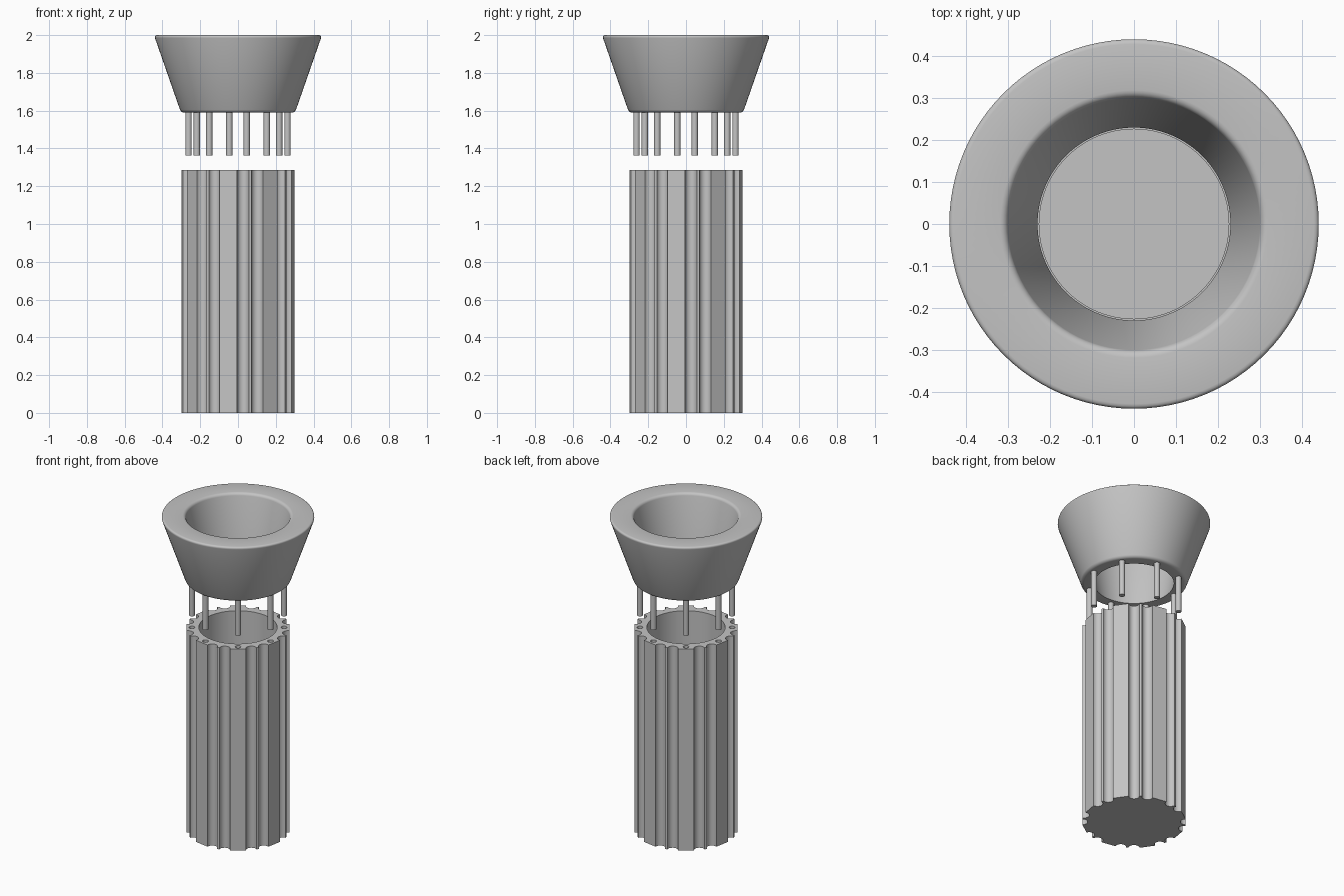
import bpy, bmesh
from math import sin, cos, pi, radians
from mathutils import Matrix

if "Cube" in bpy.data.objects:
    bpy.data.objects.remove(bpy.data.objects["Cube"])

grey = bpy.data.materials.new("plain grey")
grey.use_nodes = True
colour = (0.55, 0.55, 0.55, 1)
grey.diffuse_color = colour
grey.node_tree.nodes["Principled BSDF"].inputs["Base Color"].default_value = colour

PIN_ANGLES = [radians(45 * k - 10) for k in range(8)]
PIN_RING, PIN_R = 0.266, 0.017
BODY_R, BODY_TOP = 0.3, 1.285


def make(name, bm):
    bmesh.ops.recalc_face_normals(bm, faces=bm.faces)
    mesh = bpy.data.meshes.new(name)
    bm.to_mesh(mesh)
    bm.free()
    mesh.materials.append(grey)
    obj = bpy.data.objects.new(name, mesh)
    bpy.context.collection.objects.link(obj)
    return obj


def activate(obj):
    bpy.ops.object.select_all(action="DESELECT")
    obj.select_set(True)
    bpy.context.view_layer.objects.active = obj


def smooth(obj):
    activate(obj)
    bpy.ops.object.shade_smooth_by_angle(angle=radians(35))


def add_cylinder(bm, r, z0, z1, x=0, y=0, sides=24):
    bmesh.ops.create_cone(bm, cap_ends=True, segments=sides, radius1=r, radius2=r,
                          depth=z1 - z0, matrix=Matrix.Translation((x, y, (z0 + z1) / 2)))


def polar(r, a):
    return r * cos(a), r * sin(a)


def groove(mid, half=radians(6), steps=10):
    """Scooped semicircle between two points on the body's outer radius."""
    cx, cy = polar(BODY_R * cos(half), mid)
    r = BODY_R * sin(half)
    return [(cx + r * cos(mid - pi / 2 - pi * i / steps),
             cy + r * sin(mid - pi / 2 - pi * i / steps)) for i in range(steps + 1)]


# Fluted body: a flat at each pin, then two grooves with a thin rib between
outline = []
for a in PIN_ANGLES:
    outline += groove(a + radians(15)) + groove(a + radians(30))
bm = bmesh.new()
base = bm.faces.new([bm.verts.new((x, y, 0)) for x, y in outline])
top = bmesh.ops.extrude_face_region(bm, geom=[base])["geom"]
bmesh.ops.translate(bm, vec=(0, 0, BODY_TOP),
                    verts=[v for v in top if isinstance(v, bmesh.types.BMVert)])
body = make("fluted_body", bm)

# Bore and pin sockets cut from the body
bm = bmesh.new()
add_cylinder(bm, 0.226, 0.07, BODY_TOP + 0.1, sides=96)
for a in PIN_ANGLES:
    x, y = polar(PIN_RING, a)
    add_cylinder(bm, PIN_R, BODY_TOP - 0.23, BODY_TOP + 0.1, x, y)
cutter = make("bore_cutter", bm)
cutter.hide_render = True
cut = body.modifiers.new("bore", "BOOLEAN")
cut.operation, cut.solver, cut.object = "DIFFERENCE", "EXACT", cutter
activate(body)
bpy.ops.object.modifier_apply(modifier=cut.name)
bpy.data.objects.remove(cutter)
smooth(body)

# Funnel collar: lathed ring section with rounded edges
bm = bmesh.new()
ring = [bm.verts.new((r, 0, z)) for r, z in
        [(0.23, 1.59), (0.302, 1.59), (0.445, 2.0), (0.303, 2.0)]]
edges = [bm.edges.new((ring[i], ring[(i + 1) % 4])) for i in range(4)]
bmesh.ops.bevel(bm, geom=ring[1:], offset=0.016, segments=4, profile=0.5, affect="VERTICES")
bmesh.ops.spin(bm, geom=bm.verts[:] + bm.edges[:], cent=(0, 0, 0), axis=(0, 0, 1),
               angle=2 * pi, steps=96, use_merge=True)
bmesh.ops.remove_doubles(bm, verts=bm.verts, dist=1e-5)
smooth(make("funnel_collar", bm))

# Locating pins under the collar
bm = bmesh.new()
for a in PIN_ANGLES:
    x, y = polar(PIN_RING, a)
    add_cylinder(bm, PIN_R, 1.362, 1.6, x, y)
smooth(make("locating_pins", bm))
